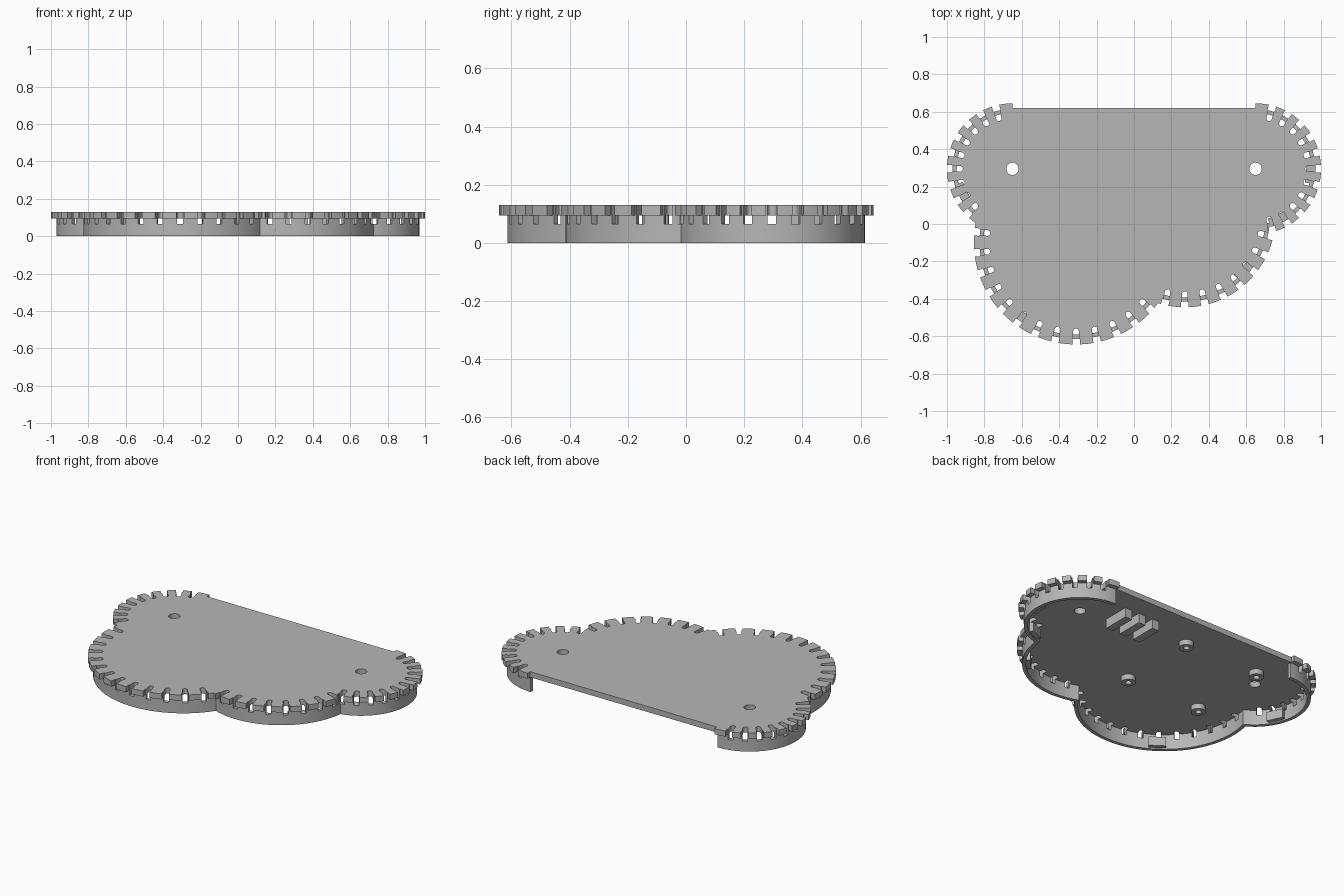
import bpy, bmesh
from math import sin, cos, atan2, acos, pi, radians, hypot, ceil

cube = bpy.data.objects.get("Cube")
if cube:
    bpy.data.objects.remove(cube)

grey = bpy.data.materials.new("plain grey")
grey.use_nodes = True
grey.diffuse_color = (0.47, 0.47, 0.47, 1)
grey.node_tree.nodes["Principled BSDF"].inputs["Base Color"].default_value = grey.diffuse_color

# Lobes in order round the rim: centre x, centre y, wall radius, first slot, slot pitch
LOBES = [(-0.65, 0.295, 0.32, 180, 15),
         (-0.31, -0.098, 0.516, 270, 12),
         (0.272, 0.04, 0.455, 270, 360 / 28),
         (0.65, 0.295, 0.32, 0, 15)]
TOP, PLATE_Z, SLOT_Z = 0.13, 0.095, 0.065
RIM, WALL = 0.03, 0.022


def polar(cx, cy, r, a):
    return cx + r * cos(a), cy + r * sin(a)


def junction(p, q, grow):
    """Angles, on each lobe, of the outer crossing of two neighbours."""
    ra, rb = p[2] + grow, q[2] + grow
    dx, dy = q[0] - p[0], q[1] - p[1]
    d = hypot(dx, dy)
    a = atan2(dy, dx) - acos((ra * ra + d * d - rb * rb) / (2 * ra * d))
    x, y = polar(p[0], p[1], ra, a)
    return a, atan2(y - q[1], x - q[0])


def outline(grow):
    """Scalloped path from the back left, round the front, to the back right."""
    path, start = [], pi / 2
    for i, lobe in enumerate(LOBES):
        if i < len(LOBES) - 1:
            end, following = junction(lobe, LOBES[i + 1], grow)
        else:
            end, following = pi / 2, 0
        while end < start:
            end += 2 * pi
        while end > start + 2 * pi:
            end -= 2 * pi
        n = ceil((end - start) / radians(3))
        first = 0 if i == 0 else 1
        path += [polar(lobe[0], lobe[1], lobe[2] + grow, start + (end - start) * k / n)
                 for k in range(first, n + 1)]
        start = following
    return path


def prism(bm, points, z0, z1):
    base = bm.faces.new([bm.verts.new((x, y, z0)) for x, y in points])
    moved = bmesh.ops.extrude_face_region(bm, geom=[base])["geom"]
    bmesh.ops.translate(bm, vec=(0, 0, z1 - z0),
                        verts=[v for v in moved if isinstance(v, bmesh.types.BMVert)])


def finish(name, bm):
    bmesh.ops.recalc_face_normals(bm, faces=bm.faces)
    mesh = bpy.data.meshes.new(name)
    bm.to_mesh(mesh)
    bm.free()
    obj = bpy.data.objects.new(name, mesh)
    bpy.context.collection.objects.link(obj)
    mesh.materials.append(grey)
    return obj


def solid(name, points, z0, z1):
    bm = bmesh.new()
    prism(bm, points, z0, z1)
    return finish(name, bm)


def circle(x, y, r, n=32):
    return [polar(x, y, r, 2 * pi * k / n) for k in range(n)]


def cut(obj, cutter):
    mod = obj.modifiers.new("cut", 'BOOLEAN')
    mod.operation, mod.solver, mod.object = 'DIFFERENCE', 'EXACT', cutter
    mod.use_self = True
    bpy.context.view_layer.objects.active = obj
    bpy.ops.object.modifier_apply(modifier=mod.name)


def smooth(obj):
    bpy.ops.object.select_all(action='DESELECT')
    obj.select_set(True)
    bpy.context.view_layer.objects.active = obj
    bpy.ops.object.shade_smooth_by_angle(angle=radians(30))


# Cutter: round-ended slots that widen outside the wall, and the two screw holes
bm = bmesh.new()
HALF, GAP = 0.015, 0.02
for i, (cx, cy, r, first, pitch) in enumerate(LOBES):
    for k in range(round(360 / pitch)):
        a = radians(first + k * pitch)
        x, y = polar(cx, cy, r, a)
        buried = any(hypot(x - o[0], y - o[1]) < o[2] + 0.005
                     for j, o in enumerate(LOBES) if j != i)
        toward_middle = y > 0.2 and abs(x) < 0.66
        if buried or toward_middle:
            continue
        tip = r - 0.04
        shape = [(r + 0.05, -GAP), (r + 0.05, GAP), (r + 0.001, GAP), (r + 0.001, HALF)]
        shape += [polar(tip, 0, HALF, pi / 2 + pi * s / 8) for s in range(9)]
        shape += [(r + 0.001, -HALF), (r + 0.001, -GAP)]
        prism(bm, [(cx + u * cos(a) - v * sin(a), cy + u * sin(a) + v * cos(a))
                   for u, v in shape], SLOT_Z, TOP + 0.05)
for side in (-1, 1):
    prism(bm, circle(side * 0.65, 0.295, 0.033), SLOT_Z, TOP + 0.05)
cutter = finish("slot_cutter", bm)

# Top plate with toothed rim and straight back edge
rim = outline(RIM)
plate = solid("top_plate", rim + [(0.65, 0.62), (-0.65, 0.62)], PLATE_Z, TOP)

# Scalloped wall, open along the back
wall = solid("rim_wall", outline(0) + outline(-WALL)[::-1], 0, PLATE_Z + 0.004)
for part in (plate, wall):
    cut(part, cutter)
    smooth(part)
bpy.data.objects.remove(cutter)

# Hollow standoffs under the plate
for i, (x, y) in enumerate((x, y) for x in (-0.05, -0.57) for y in (0.405, -0.11)):
    bm = bmesh.new()
    n = 32
    rings = [[bm.verts.new((*p, z)) for p in circle(x, y, r, n)]
             for r, z in ((0.042, PLATE_Z), (0.042, 0.062), (0.018, 0.062), (0.018, PLATE_Z))]
    for a, b in zip(rings, rings[1:]):
        for k in range(n):
            bm.faces.new((a[k], a[(k + 1) % n], b[(k + 1) % n], b[k]))
    smooth(finish(f"standoff_{i + 1}", bm))


def box(name, x0, x1, y0, y1, z0, z1):
    return solid(name, [(x0, y0), (x1, y0), (x1, y1), (x0, y1)], z0, z1)


# Three holder fins
for i in range(3):
    x = 0.25 + 0.1 * i
    box(f"holder_fin_{i + 1}", x - 0.025, x + 0.025, 0.32, 0.49, 0.035, PLATE_Z)

# Snap tabs on the inside of the wall: lobe and angle
for i, (lobe, angle) in enumerate(((0, 205), (1, 235), (2, -43), (3, -66), (3, -5))):
    cx, cy, r = LOBES[lobe][:3]
    tab = box(f"snap_tab_{i + 1}", r - 0.05, r - 0.015, -0.05, 0.05, 0.008, SLOT_Z)
    tab.location = (cx, cy, 0)
    tab.rotation_euler.z = radians(angle)
